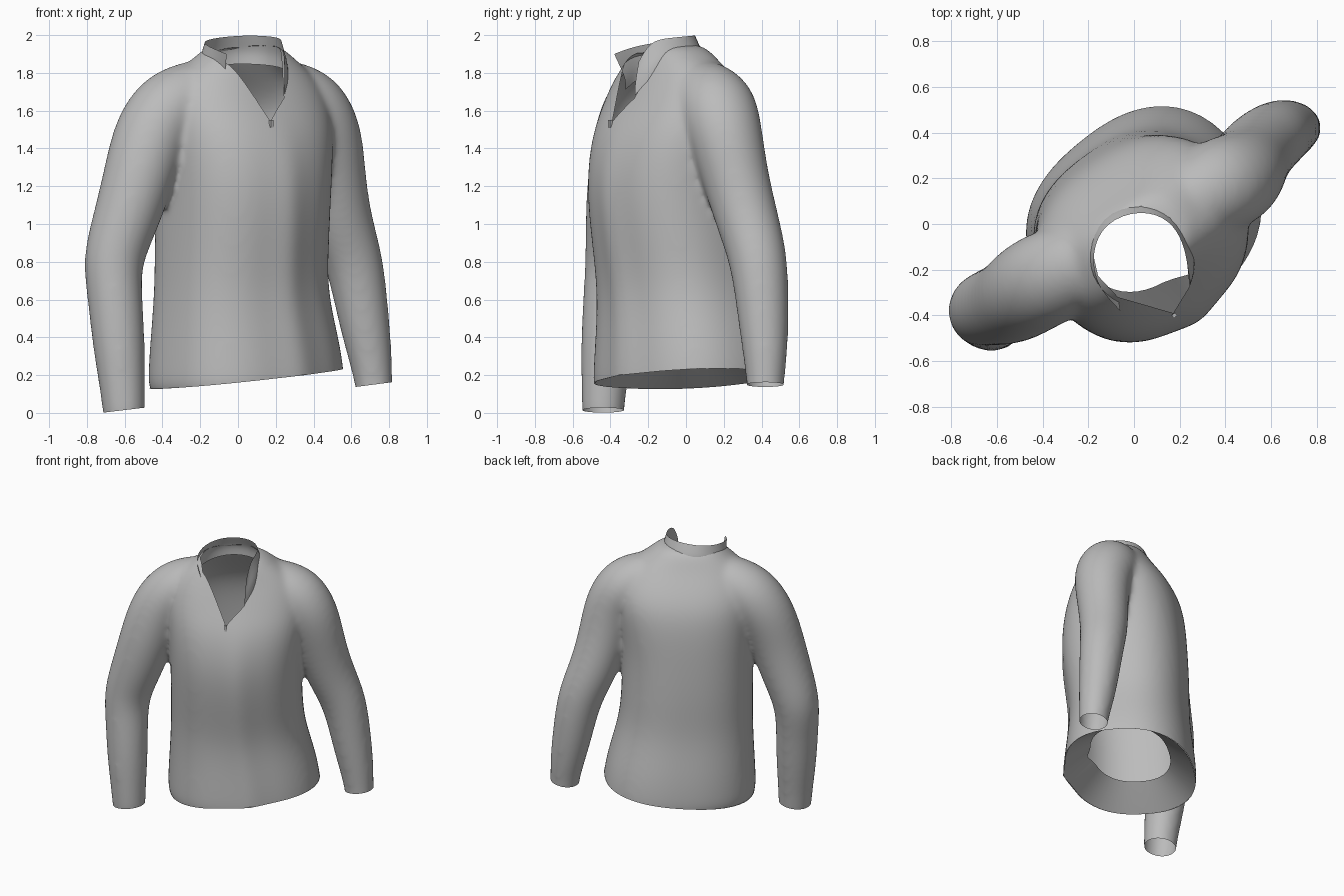
import bpy, bmesh, math
from mathutils import Vector, Matrix

if "Cube" in bpy.data.objects:
    bpy.data.objects.remove(bpy.data.objects["Cube"], do_unlink=True)

grey = bpy.data.materials.new("grey cloth")
grey.use_nodes = True
COLOUR = (0.5, 0.5, 0.5, 1)
grey.diffuse_color = COLOUR
grey.node_tree.nodes["Principled BSDF"].inputs["Base Color"].default_value = COLOUR


def make_object(name, bm):
    bmesh.ops.recalc_face_normals(bm, faces=bm.faces)
    mesh = bpy.data.meshes.new(name)
    bm.to_mesh(mesh)
    bm.free()
    mesh.materials.append(grey)
    obj = bpy.data.objects.new(name, mesh)
    bpy.context.collection.objects.link(obj)
    return obj


def apply_all(obj):
    bpy.ops.object.select_all(action='DESELECT')
    obj.select_set(True)
    bpy.context.view_layer.objects.active = obj
    for m in list(obj.modifiers):
        bpy.ops.object.modifier_apply(modifier=m.name)


def loft(bm, rings, caps=True):
    """Skin closed rings of points, with optional end caps."""
    rows = [[bm.verts.new(p) for p in ring] for ring in rings]
    n = len(rows[0])
    for a, b in zip(rows, rows[1:]):
        for i in range(n):
            j = (i + 1) % n
            bm.faces.new((a[i], a[j], b[j], b[i]))
    if caps:
        bm.faces.new(rows[0][::-1])
        bm.faces.new(rows[-1])


SIDES = 48
FORWARD = Vector((.545, -.84, 0))


def torso_ring(z, cx, cy, a, b):
    turn = Matrix.Rotation(math.radians(40 - 4 * z), 3, 'Z')
    fold = 0.035 * min(1, max(0, (1.6 - z) * 2))
    ring = []
    for i in range(SIDES):
        t = 2 * math.pi * i / SIDES
        c, s = math.cos(t), math.sin(t)
        x = a * math.copysign(abs(c) ** 0.84, c)
        y = b * math.copysign(abs(s) ** 0.84, s)
        # front placket fold
        y -= fold * math.exp(-((t - 1.5 * math.pi) / 0.12) ** 2)
        ring.append(turn @ Vector((x, y, 0)) + Vector((cx, cy, z)))
    return ring


def sleeve_rings(path):
    centres = [Vector(p[:3]) for p in path]
    rings = []
    for i, c in enumerate(centres):
        tangent = (centres[min(i + 1, len(path) - 1)] - centres[max(i - 1, 0)]).normalized()
        front = (FORWARD - tangent * FORWARD.dot(tangent)).normalized()
        side = tangent.cross(front)
        r = path[i][3]
        rings.append([c + r * (front * math.cos(t) + side * math.sin(t))
                      for t in (2 * math.pi * k / 16 for k in range(16))])
    return rings


# Torso: height, centre x, centre y, half width, half depth
TORSO = [(0.0, .045, .015, .525, .45), (.2, .045, .015, .525, .45), (.4, .035, .005, .5, .43),
         (.65, .015, -.025, .455, .4), (.9, .02, -.045, .45, .42), (1.2, .03, -.07, .45, .43),
         (1.45, .035, -.055, .475, .4), (1.6, .03, -.04, .48, .345), (1.72, .03, -.05, .44, .28),
         (1.82, .03, -.065, .36, .22), (1.9, .03, -.075, .25, .185), (1.96, .03, -.08, .18, .14)]
# Sleeves: centre and radius from shoulder to wrist
RIGHT = [(-.02, -.09, 1.75, .13), (-.2, -.16, 1.7, .19), (-.37, -.23, 1.62, .215),
         (-.465, -.285, 1.47, .21), (-.525, -.335, 1.25, .193), (-.6, -.36, 1.0, .178),
         (-.67, -.375, .8, .162), (-.65, -.4, .6, .148), (-.63, -.42, .35, .143),
         (-.605, -.44, .05, .115), (-.6, -.44, -.1, .115)]
LEFT = [(.08, 0, 1.75, .13), (.22, .08, 1.7, .19), (.38, .17, 1.63, .217),
        (.465, .205, 1.49, .204), (.5, .26, 1.25, .18), (.545, .33, 1.0, .17),
        (.62, .39, .8, .157), (.665, .41, .5, .139), (.7, .42, .3, .12),
        (.72, .42, .15, .1), (.73, .42, .02, .1)]

bm = bmesh.new()
loft(bm, [torso_ring(*r) for r in TORSO])
loft(bm, sleeve_rings(RIGHT))
loft(bm, sleeve_rings(LEFT))
jacket = make_object("jacket_body", bm)
sub = jacket.modifiers.new("soften", 'SUBSURF')
sub.levels = 2
remesh = jacket.modifiers.new("merge", 'REMESH')
remesh.mode = 'VOXEL'
remesh.voxel_size = 0.015
smooth = jacket.modifiers.new("relax", 'SMOOTH')
smooth.factor = 0.5
smooth.iterations = 25
apply_all(jacket)

# Collar: foot and rim points, from the right flap round the back to the left flap
FOOT = [(-.07, -.32, 1.77), (-.19, -.25, 1.84), (-.22, -.12, 1.87), (-.15, .04, 1.9),
        (.03, .11, 1.91), (.18, .05, 1.9), (.26, -.1, 1.88), (.27, -.2, 1.83),
        (.245, -.27, 1.74)]
RIM = [(-.06, -.38, 1.9), (-.16, -.28, 1.94), (-.19, -.13, 1.965), (-.13, .01, 1.985),
       (.03, .065, 2.0), (.16, .02, 1.995), (.22, -.09, 1.985), (.235, -.19, 1.97),
       (.245, -.25, 1.86)]
ZIP_END = Vector((.172, -.39, 1.53))

# Cut the hem, cuffs and neck opening
bm = bmesh.new()
bm.from_mesh(jacket.data)


def cut(point, normal, region):
    faces = [f for f in bm.faces if region(f.calc_center_median())]
    geom = set(faces)
    for f in faces:
        geom.update(f.verts)
        geom.update(f.edges)
    bmesh.ops.bisect_plane(bm, geom=list(geom), plane_co=point, plane_no=normal)


def remove(test):
    bmesh.ops.delete(bm, geom=[f for f in bm.faces if test(f.calc_center_median())],
                     context='FACES')


def open_end(point, slope_x, slope_y, region):
    normal = Vector((-slope_x, -slope_y, 1))
    cut(point, normal, region)
    remove(lambda c: region(c) and (c - point).dot(normal) < 0)


def in_hem(c):
    return c.z < .5 and math.hypot(c.x - .05, c.y) < .62


open_end(Vector((0, 0, .175)), .1, .03, in_hem)
open_end(Vector((-.6, -.44, .015)), .12, 0, lambda c: c.z < .4 and c.x < 0 and not in_hem(c))
open_end(Vector((.72, .42, .15)), .13, 0, lambda c: c.z < .4 and c.x > 0 and not in_hem(c))

# The neck hole sits a little inside the collar foot
neck = Vector((.03, -.1, 1.9))
foot = [Vector(p) for p in FOOT]
outline = [ZIP_END, foot[0]] + [p.lerp(neck, .15) for p in foot[1:-1]] + [foot[-1]]
planes = []
for p, q in zip(outline, outline[1:] + outline[:1]):
    d = q - p
    planes.append((p, Vector((-d.y, d.x, 0)).normalized()))


def near_neck(c):
    return c.z > 1.45 and abs(c.x - .03) < .35 and abs(c.y + .14) < .35


for p, n in planes:
    cut(p, n, near_neck)
remove(lambda c: near_neck(c) and all((c - p).dot(n) < 0 for p, n in planes))
bm.to_mesh(jacket.data)
bm.free()

# Hem facing, turned inward and up
bm = bmesh.new()
rings = []
for a, b, rise in ((.515, .442, 0), (.42, .355, .07), (.33, .27, .14)):
    ring = torso_ring(.2, .045, .015, a, b)
    for p in ring:
        p.z = .175 + .1 * p.x + .03 * p.y + rise
    rings.append(ring)
loft(bm, rings, caps=False)
facing = make_object("hem_facing", bm)

# Collar sheet, tucked slightly under the neck edge
bm = bmesh.new()
rows = []
for low, high in zip(foot, RIM):
    high = Vector(high)
    under = low + Vector((0, 0, -.06))
    rows.append([bm.verts.new(p) for p in (under, low, low.lerp(high, .5), high)])
for a, b in zip(rows, rows[1:]):
    for i in range(3):
        bm.faces.new((a[i], b[i], b[i + 1], a[i + 1]))
collar = make_object("collar", bm)
sub = collar.modifiers.new("soften", 'SUBSURF')
sub.levels = 2
sub.boundary_smooth = 'PRESERVE_CORNERS'
apply_all(collar)

# Zip pull at the foot of the neck opening
bm = bmesh.new()
bmesh.ops.create_cube(bm, size=1, matrix=Matrix.Translation(ZIP_END + Vector((.005, -.01, 0)))
                      @ Matrix.Rotation(math.radians(35), 4, 'Z')
                      @ Matrix.Diagonal((.018, .016, .04, 1)))
make_object("zip_pull", bm)

for obj in (jacket, collar, facing):
    bpy.ops.object.select_all(action='DESELECT')
    obj.select_set(True)
    bpy.context.view_layer.objects.active = obj
    bpy.ops.object.shade_smooth_by_angle(angle=math.radians(50))
